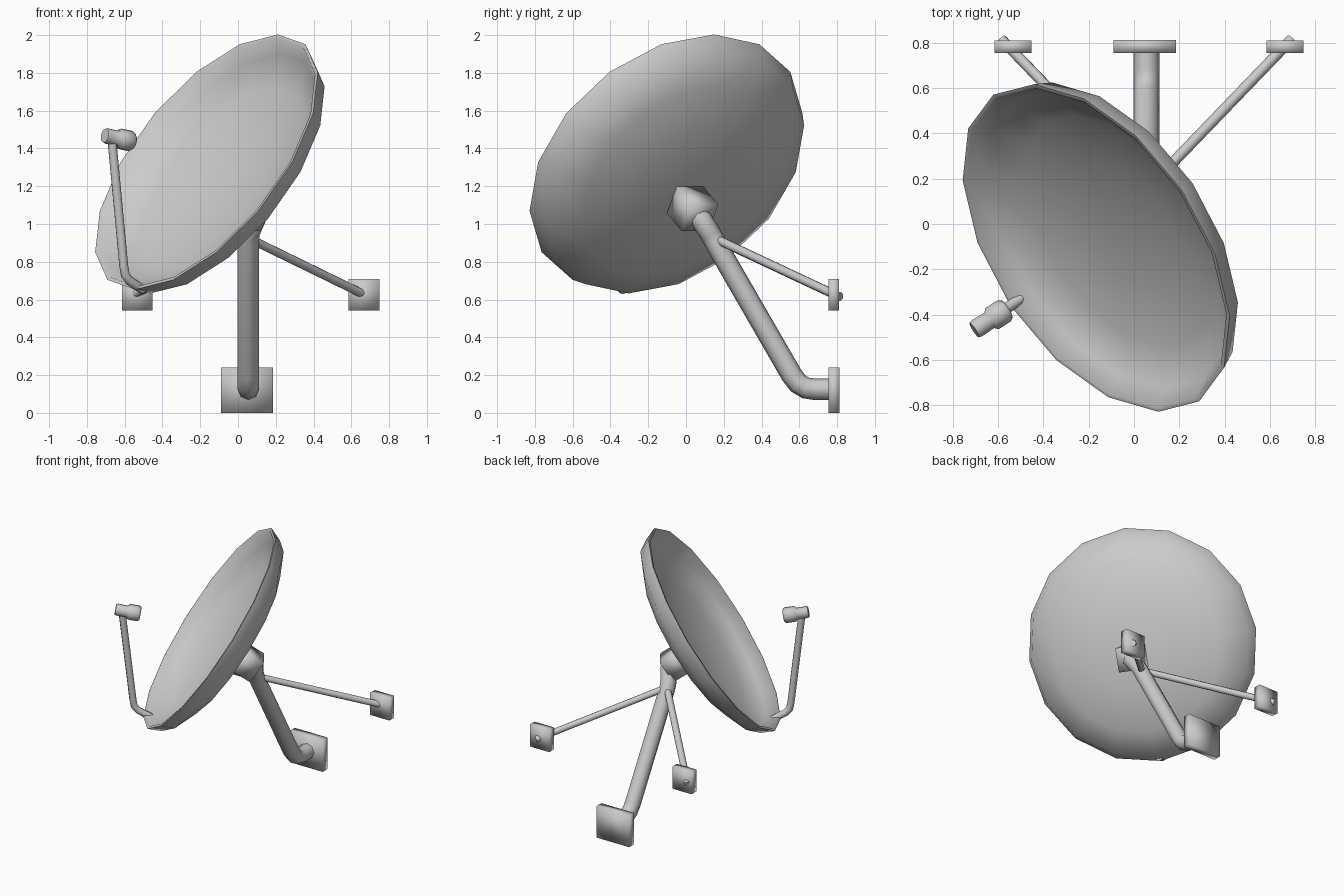
import bpy, bmesh, math
from mathutils import Vector, Matrix

old = bpy.data.objects.get("Cube")
if old:
    bpy.data.objects.remove(old, do_unlink=True)

grey = bpy.data.materials.new("light_grey")
grey.use_nodes = True
grey.diffuse_color = (0.6, 0.6, 0.6, 1)
grey.node_tree.nodes["Principled BSDF"].inputs["Base Color"].default_value = (0.6, 0.6, 0.6, 1)


def finish(name, bm, matrix=Matrix(), angle=math.pi):
    """Turn a bmesh into a smooth shaded grey object."""
    bmesh.ops.recalc_face_normals(bm, faces=bm.faces)
    bm.transform(matrix)
    mesh = bpy.data.meshes.new(name)
    bm.to_mesh(mesh)
    bm.free()
    obj = bpy.data.objects.new(name, mesh)
    bpy.context.collection.objects.link(obj)
    mesh.materials.append(grey)
    bpy.ops.object.select_all(action='DESELECT')
    obj.select_set(True)
    bpy.context.view_layer.objects.active = obj
    if angle < math.pi:
        bpy.ops.object.shade_smooth_by_angle(angle=angle)
    else:
        bpy.ops.object.shade_smooth()
    return obj


def loft(bm, rings):
    """Bridge rings of points; a ring may be a single point."""
    rows = [[bm.verts.new(p) for p in ring] for ring in rings]
    for a, b in zip(rows, rows[1:]):
        n = max(len(a), len(b))
        for i in range(n):
            j = (i + 1) % n
            quad = [a[i % len(a)], a[j % len(a)], b[j % len(b)], b[i % len(b)]]
            bm.faces.new(list(dict.fromkeys(quad)))


def lathe(name, profile, sides, matrix, angle):
    """Spin (radius, height) pairs about local z."""
    rings = []
    for r, h in profile:
        count = sides if r else 1
        rings.append([Vector((r * math.cos(math.tau * i / sides),
                              r * math.sin(math.tau * i / sides), h)) for i in range(count)])
    bm = bmesh.new()
    loft(bm, rings)
    return finish(name, bm, matrix, angle)


def tube(name, points, radius, sides=8):
    """Sweep a round section along a path and cap both ends."""
    pts = [Vector(p) for p in points]
    rings, side, last = [], None, None
    for i, p in enumerate(pts):
        t = (pts[min(i + 1, len(pts) - 1)] - pts[max(i - 1, 0)]).normalized()
        side = last.rotation_difference(t) @ side if last else t.orthogonal().normalized()
        up, last = t.cross(side), t
        rings.append([p + radius * (side * math.cos(math.tau * k / sides)
                                    + up * math.sin(math.tau * k / sides)) for k in range(sides)])
    bm = bmesh.new()
    loft(bm, [[pts[0]]] + rings + [[pts[-1]]])
    return finish(name, bm, angle=math.radians(60))


def box(name, size, matrix):
    bm = bmesh.new()
    bmesh.ops.create_cube(bm, size=1)
    bmesh.ops.scale(bm, vec=size, verts=bm.verts)
    return finish(name, bm, matrix)


# Tilted frame shared by the dish and hub
aim = Vector((-0.688, -0.462, 0.56)).normalized()
across = Vector((0.557, -0.83, 0)).normalized()
tilt = Matrix((across, aim.cross(across), aim)).transposed().to_4x4()

# Dish: outer shell up to the rim, then the inner bowl
dish_profile = [(0, -0.27), (0.32, -0.248), (0.6, -0.185), (0.775, -0.095), (0.815, 0),
                (0.795, 0), (0.745, -0.08), (0.58, -0.155), (0.3, -0.21), (0, -0.23)]
lathe("dish", dish_profile, 16, Matrix.Translation((-0.167, -0.106, 1.328)) @ tilt, math.radians(60))

# Hub block behind the dish
box("hub", (0.17, 0.17, 0.17), Matrix.Translation((0.05, 0.035, 1.08)) @ tilt)

# Main post with lower elbow and bent neck
MID = 0.055
tube("main_post", [(MID, 0.79, 0.125), (MID, 0.68, 0.125), (MID, 0.635, 0.132), (MID, 0.595, 0.155),
                   (MID, 0.56, 0.2), (MID, 0.15, 0.91), (MID + 0.005, 0.125, 0.955),
                   (0.095, 0.08, 1.025), (0.05, 0.035, 1.08)], 0.057)
box("main_foot", (0.276, 0.058, 0.24), Matrix.Translation((MID - 0.008, 0.784, 0.12)))

# Pair of side struts with wall plates
for label, s in (("left", 1), ("right", -1)):
    tube(label + "_strut", [(MID, 0.15, 0.925), (MID + s * 0.64, 0.815, 0.613)], 0.024)
    box(label + "_foot", (0.163, 0.056, 0.168), Matrix.Translation((MID + s * 0.6 + 0.012, 0.782, 0.626)))

# Feed arm rising from the lower rim
tube("feed_arm", [(-0.5, -0.33, 0.65), (-0.575, -0.38, 0.70), (-0.597, -0.395, 0.73),
                  (-0.605, -0.4, 0.78), (-0.668, -0.442, 1.45)], 0.025)

# Receiver head pointing at the bowl
start, end = Vector((-0.705, -0.468, 1.468)), Vector((-0.56, -0.375, 1.437))
facing = (end - start).to_track_quat('Z', 'Y').to_matrix().to_4x4()
lathe("receiver", [(0, 0), (0.038, 0), (0.042, 0.015), (0.04, 0.08), (0.055, 0.095), (0.055, 0.16),
                   (0.045, 0.175), (0, 0.175)], 12, Matrix.Translation(start) @ facing, math.radians(60))
